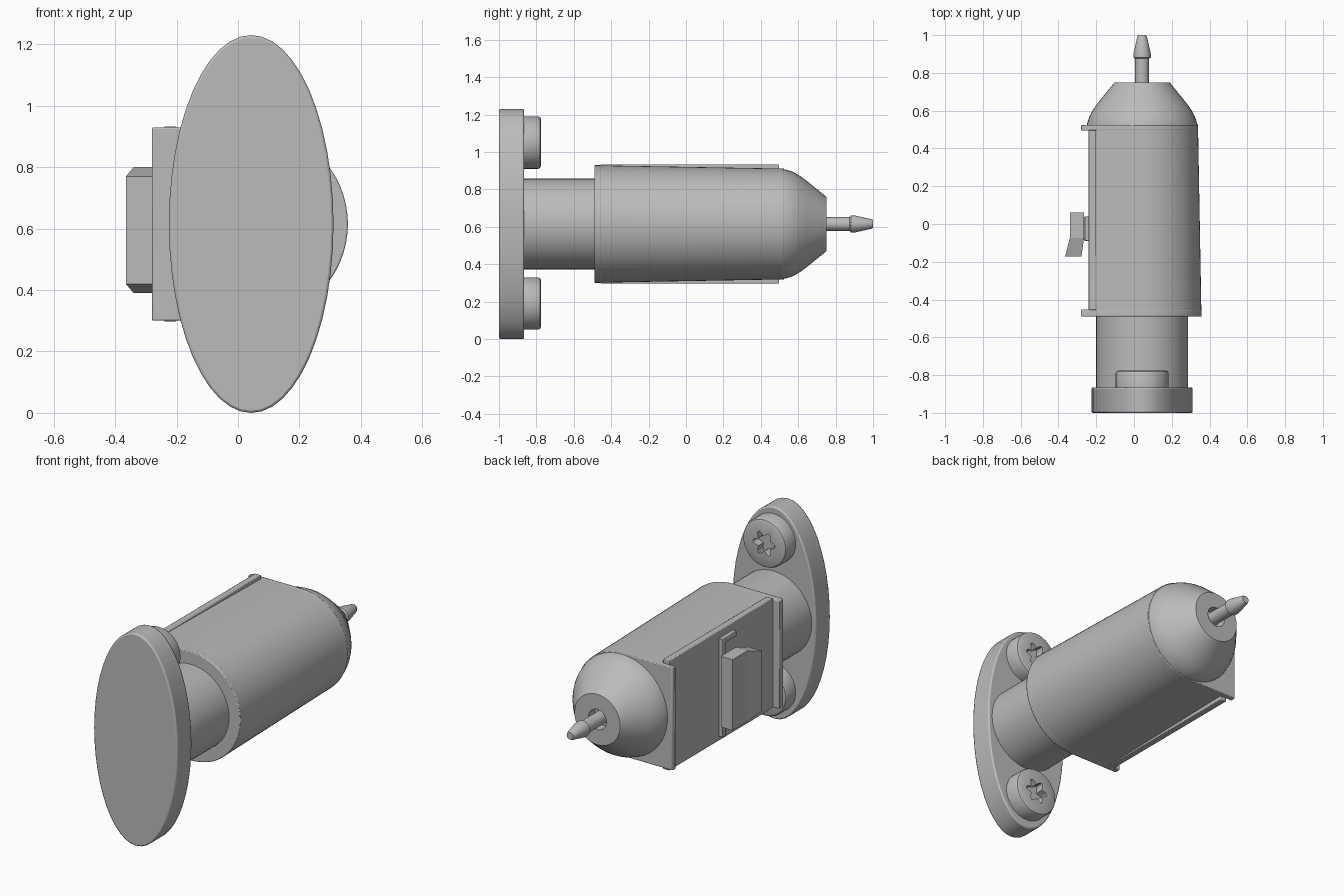
import bpy, bmesh
from math import sin, cos, pi, radians

cube = bpy.data.objects.get("Cube")
if cube:
    bpy.data.objects.remove(cube, do_unlink=True)

grey = bpy.data.materials.new("plain grey")
grey.use_nodes = True
grey.diffuse_color = (0.5, 0.5, 0.5, 1)
grey.node_tree.nodes["Principled BSDF"].inputs["Base Color"].default_value = (0.5, 0.5, 0.5, 1)

CX, CZ = 0.043, 0.615   # main axis, running along y


def finish(name, bm, bevel=0.0, angle=30):
    bmesh.ops.recalc_face_normals(bm, faces=bm.faces)
    mesh = bpy.data.meshes.new(name)
    bm.to_mesh(mesh)
    bm.free()
    mesh.materials.append(grey)
    ob = bpy.data.objects.new(name, mesh)
    bpy.context.collection.objects.link(ob)
    if bevel:
        mod = ob.modifiers.new("edge", "BEVEL")
        mod.width, mod.segments = bevel, 2
        mod.limit_method, mod.angle_limit = "ANGLE", radians(40)
    bpy.ops.object.select_all(action="DESELECT")
    bpy.context.view_layer.objects.active = ob
    ob.select_set(True)
    bpy.ops.object.shade_smooth_by_angle(angle=radians(angle))
    return ob


def loft(name, rings, bevel=0.0, angle=30):
    """Skin a list of equal-length point rings and cap both ends."""
    bm = bmesh.new()
    loops = [[bm.verts.new(p) for p in ring] for ring in rings]
    n = len(loops[0])
    for a, b in zip(loops, loops[1:]):
        for i in range(n):
            j = (i + 1) % n
            bm.faces.new((a[i], a[j], b[j], b[i]))
    bm.faces.new(loops[0])
    bm.faces.new(loops[-1])
    return finish(name, bm, bevel, angle)


def ellipse(y, rx, rz=None, z=CZ, n=48):
    rz = rx if rz is None else rz
    return [(CX + rx * cos(2 * pi * i / n), y, z + rz * sin(2 * pi * i / n)) for i in range(n)]


def star(y, r, z, n=48):
    # six-lobed driver recess outline
    out = []
    for i in range(n):
        a = 2 * pi * i / n
        s = r * (1 + 0.25 * cos(6 * a))
        out.append((CX + s * cos(a), y, z + s * sin(a)))
    return out


def d_ring(y, r, left, n=32):
    # half circle on the left side, squared off on the right side
    arc = [(CX + r * cos(a), y, CZ + r * sin(a))
           for a in (pi * (i / n - 0.5) for i in range(n + 1))]
    return arc + [(left, y, CZ + r), (left, y, CZ - r)]


def box(name, x, y, z, bevel=0.0):
    rings = [[(x[0], v, z[0]), (x[1], v, z[0]), (x[1], v, z[1]), (x[0], v, z[1])] for v in y]
    return loft(name, rings, bevel)


# Oval mounting flange and neck
loft("flange", [ellipse(-1.0, 0.268, 0.615), ellipse(-0.865, 0.268, 0.615)], 0.008)
loft("neck", [ellipse(-0.88, 0.243), ellipse(-0.47, 0.243)])

# Two screws with lobed recesses
for name, z in (("upper_screw", CZ + 0.435), ("lower_screw", CZ - 0.425)):
    loft(name, [ellipse(-0.87, 0.14, z=z), ellipse(-0.79, 0.14, z=z),
                ellipse(-0.78, 0.135, z=z), ellipse(-0.775, 0.125, z=z),
                star(-0.775, 0.058, z), star(-0.825, 0.058, z)])

# Tapered housing with square-sided end plates
loft("housing", [d_ring(-0.48, 0.314, -0.22), d_ring(0.52, 0.296, -0.22)])
loft("front_end_plate", [d_ring(-0.49, 0.315, -0.28), d_ring(-0.452, 0.314, -0.28)], 0.005)
loft("rear_end_plate", [d_ring(0.495, 0.297, -0.28), d_ring(0.525, 0.296, -0.28)], 0.004)
box("side_plate", (-0.24, -0.2), (-0.455, 0.497), (0.297, 0.933), 0.004)

# Rounded nose with a socket for the nozzle
nose = [(0.5, 0.294), (0.53, 0.292), (0.57, 0.279), (0.605, 0.26), (0.64, 0.235),
        (0.75, 0.146), (0.75, 0.058), (0.69, 0.058)]
loft("nose", [ellipse(y, r) for y, r in nose], angle=25)

# Barbed nozzle
barb = [(0.68, 0.037), (0.875, 0.037), (0.882, 0.046), (0.9, 0.046), (0.99, 0.026), (1.0, 0.021)]
loft("nozzle", [ellipse(y, r, n=24) for y, r in barb])

# Slider guide on the side plate
box("guide_bar", (-0.262, -0.235), (0.008, 0.04), (0.32, 0.89), 0.003)
box("guide_arm", (-0.262, -0.235), (-0.09, 0.04), (0.86, 0.89), 0.003)
box("slider_stem", (-0.275, -0.235), (-0.085, 0.035), (0.44, 0.75))


# Slider knob with a flared, narrowing thumb end
def knob_ring(y, x0, x1, half):
    mid = 0.595
    return [(x0, y, mid - half), (x1, y, mid - half), (x1, y, mid + half), (x0, y, mid + half)]


loft("slider_knob", [knob_ring(0.06, -0.34, -0.265, 0.205),
                     knob_ring(-0.075, -0.34, -0.265, 0.205),
                     knob_ring(-0.172, -0.365, -0.278, 0.175)], angle=10)
